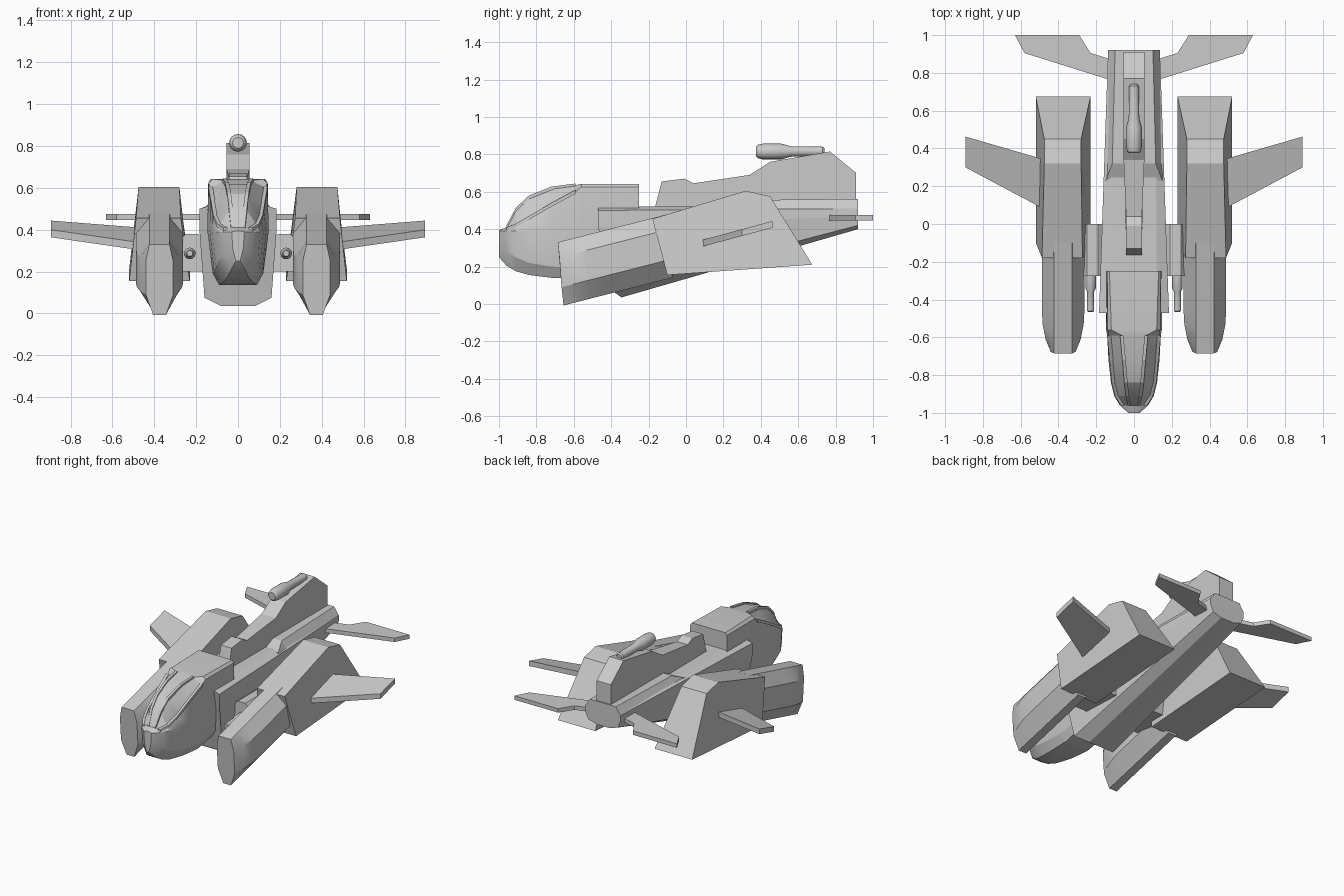
import bpy, bmesh, math
from mathutils import Vector

if "Cube" in bpy.data.objects:
    bpy.data.objects.remove(bpy.data.objects["Cube"])


def loft(name, rings, mirror=False, smooth=None):
    """Skin matching point rings, cap both ends, optionally mirror across x."""
    bm = bmesh.new()
    vs = [[bm.verts.new(p) for p in r] for r in rings]
    n = len(rings[0])
    for a, b in zip(vs, vs[1:]):
        for i in range(n):
            j = (i + 1) % n
            bm.faces.new((a[i], a[j], b[j], b[i]))
    bm.faces.new(vs[0])
    bm.faces.new(vs[-1])
    bmesh.ops.recalc_face_normals(bm, faces=bm.faces)
    me = bpy.data.meshes.new(name)
    bm.to_mesh(me)
    bm.free()
    ob = bpy.data.objects.new(name, me)
    bpy.context.collection.objects.link(ob)
    if mirror:
        m = ob.modifiers.new("mirror", 'MIRROR')
        m.use_mirror_merge = False
    if smooth:
        bpy.context.view_layer.objects.active = ob
        bpy.ops.object.select_all(action='DESELECT')
        ob.select_set(True)
        bpy.ops.object.shade_smooth_by_angle(angle=math.radians(smooth))
    return ob


def sym(half, cx=0.0):
    """Close a right-hand half outline of (x, y, z) points into a full ring."""
    return ([(cx + x, y, z) for x, y, z in half]
            + [(cx - x, y, z) for x, y, z in reversed(half)])


def lathe(name, profile, x, z, mirror=False, sides=16):
    """Round part along y from (y, radius) pairs."""
    ang = [2 * math.pi * i / sides for i in range(sides)]
    rings = [[(x + r * math.cos(a), y, z + r * math.sin(a)) for a in ang]
             for y, r in profile]
    return loft(name, rings, mirror, 30)


# Main hull: wide raked front, slim octagonal tail
loft("hull", [
    sym([(.12, -.47, .52), (.185, -.47, .50), (.185, -.47, .41),
         (.16, -.40, .075), (.08, -.345, .035)]),
    sym([(.115, .92, .525), (.137, .92, .51), (.137, .92, .47),
         (.115, .92, .42), (.05, .92, .40)])])

# Raised rear deck
loft("rear_deck", [
    sym([(.15, .23, .515), (.152, .23, .50)]),
    sym([(.115, .32, .555), (.15, .32, .50)]),
    sym([(.10, .92, .562), (.136, .92, .51)])])

# Cockpit: y, then half outline from roof edge to keel
cockpit = [
    (-1.0, (.01, .395), (.02, .392), (.03, .39), (.025, .31), (.01, .25)),
    (-.96, (.025, .41), (.06, .40), (.075, .39), (.07, .28), (.035, .205)),
    (-.91, (.035, .505), (.09, .42), (.105, .39), (.095, .25), (.05, .175)),
    (-.84, (.043, .57), (.108, .46), (.122, .39), (.105, .22), (.065, .155)),
    (-.72, (.053, .618), (.12, .53), (.135, .39), (.115, .20), (.08, .14)),
    (-.59, (.065, .635), (.132, .60), (.142, .40), (.12, .19), (.09, .135)),
    (-.56, (.12, .642), (.14, .625), (.147, .40), (.12, .19), (.09, .135)),
    (-.25, (.13, .642), (.142, .625), (.147, .40), (.13, .25), (.10, .20)),
]
loft("cockpit", [sym([(x, s[0], z) for x, z in s[1:]]) for s in cockpit],
     smooth=20)


# Canopy frame bars that follow the cockpit edges
def bar(name, k, h):
    rings = []
    for s in cockpit[1:6]:
        x, z = s[k]
        rings.append([(x - h, s[0], z - h), (x + h, s[0], z - h),
                      (x + h, s[0], z + h), (x - h, s[0], z + h)])
    loft(name, rings, True)


bar("canopy_bar", 1, .009)
bar("window_sill", 2, .010)

# Dorsal fin, broader toward the tail
fin = [(-.17, .50), (-.13, .655), (-.01, .67), (.04, .645), (.34, .69),
       (.45, .76), (.77, .815), (.91, .70), (.91, .53)]


def fin_width(y):
    return .042 if y < .3 else .055


loft("dorsal_fin", [[(s * fin_width(y), y, z) for y, z in fin]
                    for s in (-1, 1)])

# Dorsal cannon
lathe("dorsal_cannon", [(.375, .026), (.385, .036), (.41, .042), (.51, .042),
                        (.56, .028), (.73, .026), (.74, .018)], 0, .815)

# Engine pods: octagonal, rising to the rear
pod = [(.048, .33, 0), (.113, .25, .008), (.113, .09, .02), (.03, -.008, .03)]
rings = []
for y, k in ((-.685, .58), (-.62, .82), (-.54, .96), (-.46, 1), (-.10, 1)):
    lift = .255 * (y + .685)
    rings.append(sym([(x * (k if x > .1 else 1), y + dy, z + lift)
                      for x, z, dy in pod], .375))
loft("engine_pod", rings, True, 25)

# Rear nacelle blocks: side outline with (y, z, inner x, outer x)
block = [(-.18, .455, .273, .487), (.32, .605, .28, .475),
         (.45, .575, .28, .475), (.675, .21, .23, .52), (-.10, .155, .23, .52)]
loft("nacelle_block", [[(b[i], b[0], b[1]) for b in block] for i in (2, 3)],
     True)


# Stub wings, tilted nose down
def wing_ring(x, y0, y1):
    def z(y):
        return .325 + .27 * (y - .09)
    t = .018
    return [(x, y0, z(y0) - t), (x, y1, z(y1) - t),
            (x, y1, z(y1) + t), (x, y0, z(y0) + t)]


loft("stub_wing", [wing_ring(.46, .07, .337), wing_ring(.893, .30, .463)], True)

# Tail planes: swept plan outline, extruded
tail = [(.10, .755), (.15, .77), (.58, .905), (.63, 1.0), (.29, 1.0),
        (.23, .905), (.10, .865)]
loft("tail_plane", [[(x, y, z) for x, y in tail] for z in (.447, .475)], True)

# Pylons joining hull and pods
pylon = [(.12, .20), (.285, .20), (.285, .34), (.25, .38), (.19, .38),
         (.12, .33)]
loft("pylon", [[(x, y, z) for x, z in pylon] for y in (-.275, 0)], True)

# Pylon guns
lathe("pylon_gun", [(-.465, .014), (-.46, .018), (-.36, .018), (-.34, .028),
                    (-.25, .028)], .23, .287, True, 12)
